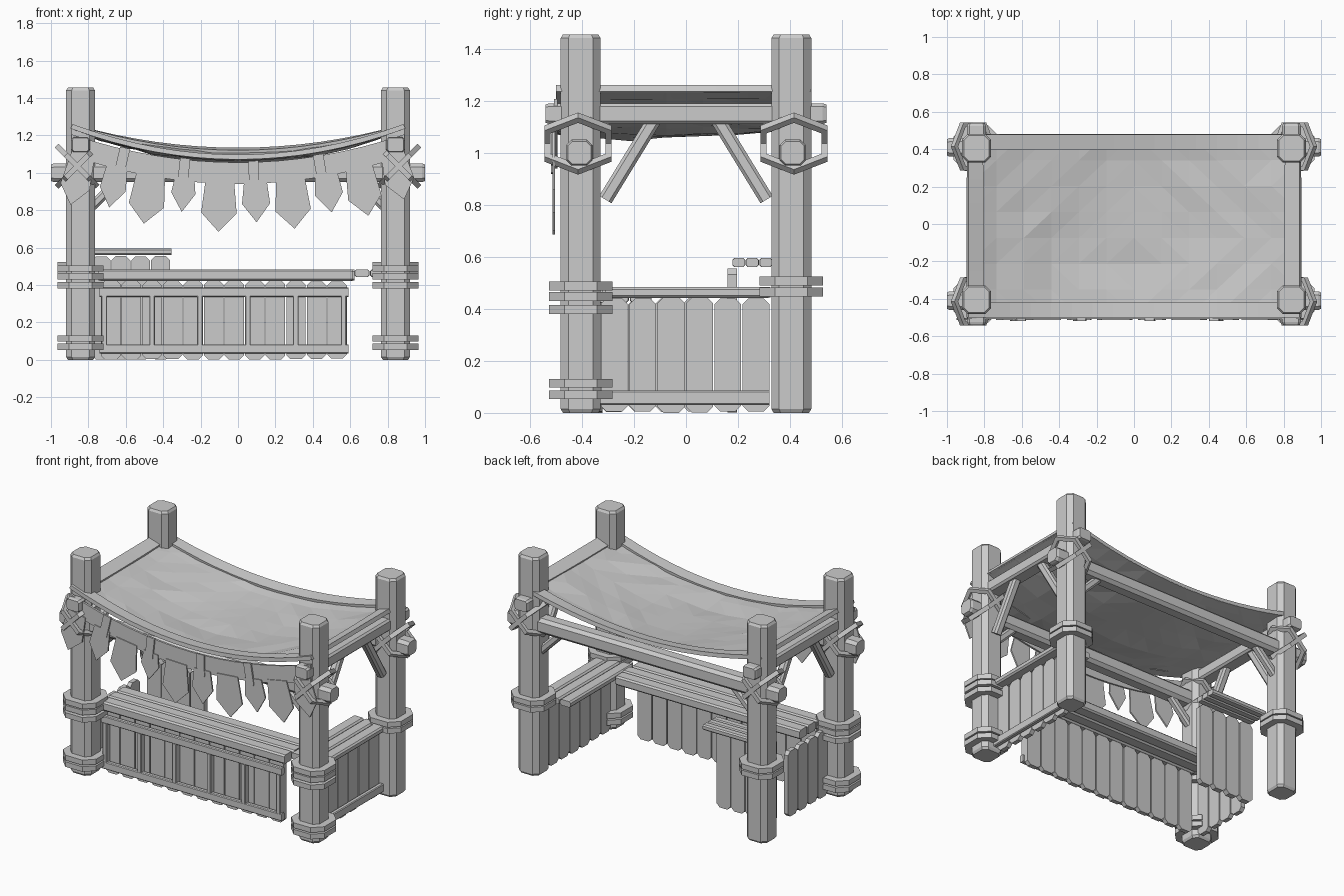
import bpy, bmesh, math, random
from mathutils import Matrix, Vector

random.seed(4)
cube = bpy.data.objects.get("Cube")
if cube:
    bpy.data.objects.remove(cube, do_unlink=True)

grey = bpy.data.materials.new("plain_grey")
grey.use_nodes = True
COLOUR = (0.6, 0.6, 0.6, 1)
grey.diffuse_color = COLOUR
grey.node_tree.nodes["Principled BSDF"].inputs["Base Color"].default_value = COLOUR

X, Y, Z = Vector((1, 0, 0)), Vector((0, 1, 0)), Vector((0, 0, 1))


def finish(name, bm):
    bmesh.ops.recalc_face_normals(bm, faces=bm.faces)
    mesh = bpy.data.meshes.new(name)
    bm.to_mesh(mesh)
    bm.free()
    mesh.materials.append(grey)
    obj = bpy.data.objects.new(name, mesh)
    bpy.context.collection.objects.link(obj)
    return obj


def rect(w, h, c):
    """Rectangle outline with cut corners."""
    a, b = w / 2, h / 2
    return [(a, c - b), (a, b - c), (a - c, b), (c - a, b),
            (-a, b - c), (-a, c - b), (c - a, -b), (a - c, -b)]


def prism(name, outline, depth, centre, u, v, hole=0, tip=1):
    """Extrude an outline lying in the u, v plane; hole is the inner scale of a ring."""
    bm = bmesh.new()
    u, v = Vector(u).normalized(), Vector(v).normalized()
    w, centre, n = u.cross(v), Vector(centre), len(outline)

    def loop(scale, d):
        return [bm.verts.new(centre + u * p * scale + v * q * scale + w * d) for p, q in outline]

    def bridge(a, b):
        for i in range(n):
            bm.faces.new((a[i], a[(i + 1) % n], b[(i + 1) % n], b[i]))

    d = depth / 2
    if hole:
        loops = [loop(1, -d), loop(1, d), loop(hole, d), loop(hole, -d)]
        for i in range(4):
            bridge(loops[i], loops[(i + 1) % 4])
    else:
        loops = [loop(1, -d), loop(1, d)]
        if tip < 1:
            loops = [loop(tip, -d), loop(1, 0.015 - d), loop(1, d - 0.015), loop(tip, d)]
        for a, b in zip(loops, loops[1:]):
            bridge(a, b)
        bm.faces.new(loops[0])
        bm.faces.new(loops[-1])
    return finish(name, bm)


def beam(name, a, b, w, h, c=0.012, up=Z, tip=0.88):
    a, b = Vector(a), Vector(b)
    d = (b - a).normalized()
    side = Vector(up).cross(d).normalized()
    return prism(name, rect(w, h, c), (b - a).length, (a + b) / 2, side, d.cross(side), tip=tip)


def planks(name, start, along, count, width, height, thick=0.03):
    """A row of upright boards with cut ends."""
    for i in range(count):
        h = height - random.uniform(0, 0.012)
        pos = Vector(start) + along * width * (i + 0.5) + Z * (height / 2)
        prism(f"{name}_{i + 1}", rect(width - 0.006, h, 0.022), thick, pos, along, Z)


# Posts with their bands, lashings and braces
PX, PY = 0.842, 0.405
for sx, side in ((-1, "right"), (1, "left")):
    for sy, end in ((-1, "front"), (1, "back")):
        tag, px, py = f"{end}_{side}", sx * PX, sy * PY
        prism(f"{tag}_post", rect(0.154, 0.154, 0.03), 1.455, (px, py, 0.7275), X, Y, tip=0.88)
        heights = (0.07, 0.114, 0.398, 0.447, 0.488) if sy < 0 else (0.465, 0.507)
        for i, z in enumerate(heights):
            prism(f"{tag}_post_band_{i + 1}", rect(0.245, 0.245, 0.06), 0.034, (px, py, z), X, Y)
        hexagon = [(0.155, 0), (0.085, 0.128), (-0.085, 0.128),
                   (-0.155, 0), (-0.085, -0.128), (0.085, -0.128)]
        for t in (-1, 1):
            prism(f"{tag}_lashing_{'a' if t < 0 else 'b'}", hexagon, 0.028,
                  (sx * 0.86, sy * 0.415, 1.035), (1, 0, t), Y, hole=0.82)
        beam(f"{tag}_side_brace", (px, sy * 0.31, 0.82), (px, sy * 0.12, 1.13), 0.055, 0.055, tip=1)
        beam(f"{tag}_long_brace", (sx * 0.78, py, 0.82), (sx * 0.60, py, 1.0), 0.05, 0.05, tip=1)

# Roof beams
for s, side in ((-1, "right"), (1, "left")):
    beam(f"{side}_roof_beam", (s * PX, -0.54, 1.15), (s * PX, 0.54, 1.15), 0.10, 0.08)
for s, end in ((-1, "front"), (1, "back")):
    beam(f"{end}_roof_beam", (-1, s * 0.41, 1.0), (1, s * 0.41, 1.0), 0.10, 0.10, 0.02)


# Sagging roof cloth
def cloth_z(x, y):
    k = y / 0.49
    ends = 1 - (x / 0.89) ** 2
    return 1.10 + 0.145 * (x / 0.89) ** 2 - 0.035 * (1 - k * k) * ends + 0.02 * k * ends


def strip(name, nx, ny, point, thick, jitter=0.0):
    """A thickened sheet built from a function of two factors from 0 to 1."""
    bm = bmesh.new()
    grid = []
    for i in range(nx + 1):
        row = []
        for j in range(ny + 1):
            p = Vector(point(i / nx, j / ny))
            if 0 < i < nx and 0 < j < ny:
                p.z += random.uniform(-jitter, jitter)
            row.append(bm.verts.new(p))
        grid.append(row)
    for i in range(nx):
        for j in range(ny):
            bm.faces.new((grid[i][j], grid[i + 1][j], grid[i + 1][j + 1], grid[i][j + 1]))
    if jitter:
        bmesh.ops.triangulate(bm, faces=bm.faces)
    obj = finish(name, bm)
    mod = obj.modifiers.new("thickness", "SOLIDIFY")
    mod.thickness, mod.offset = thick, 0
    return obj


def on_cloth(x, y, lift):
    return (x, y, cloth_z(x, y) + lift)


strip("roof_cloth", 12, 7, lambda a, b: on_cloth(1.77 * a - 0.885, 0.97 * b - 0.49, -0.005),
      0.012, 0.009)
for y0, end in ((-0.50, "front"), (0.40, "back")):
    strip(f"{end}_cloth_hem", 16, 1,
          lambda a, b: on_cloth(1.78 * a - 0.89, y0 + 0.08 * b, 0.003), 0.026)
for x0, side in ((-0.89, "right"), (0.81, "left")):
    strip(f"{side}_cloth_hem", 1, 8,
          lambda a, b: on_cloth(x0 + 0.08 * a, 0.97 * b - 0.49, 0.003), 0.026)


# Front valance, its straps and the pennants
def band_z(x):
    return 0.94 + 0.19 * x * x


strip("front_valance", 16, 1,
      lambda a, b: (1.78 * a - 0.89, -0.50, band_z(1.78 * a - 0.89) + 0.115 * b), 0.014)
for i, x in enumerate((-0.62, -0.29, 0.085, 0.44)):
    prism(f"valance_strap_{i + 1}", rect(0.055, 0.145, 0.004), 0.012,
          (x, -0.512, band_z(x) + 0.05), (1, 0, 0.38 * x), (-0.38 * x, 0, 1))

pennants = ((-0.83, 0.16, 0.82), (-0.645, 0.14, 0.81), (-0.465, 0.19, 0.725), (-0.285, 0.13, 0.79),
            (-0.097, 0.19, 0.685), (0.093, 0.15, 0.735), (0.28, 0.19, 0.70), (0.47, 0.15, 0.785),
            (0.645, 0.18, 0.765), (0.83, 0.16, 0.85))
for i, (x, w, tip) in enumerate(pennants):
    length, h = band_z(x) + 0.02 - tip, w / 2
    shape = [(-h * 0.8, 0), (-h, 0.1 - length), (0, -length), (h, 0.1 - length), (h * 0.8, 0)]
    lean = 0.3 * x
    prism(f"pennant_{i + 1}", shape, 0.01, (x, -0.508, band_z(x) + 0.02),
          (1, 0, lean), (-lean, 0, 1))

# Front counter
planks("front_board", (-0.735, -0.335, 0), X, 12, 0.11, 0.425)
for z, level in ((0.058, "lower"), (0.362, "upper")):
    beam(f"front_{level}_rail", (-0.74, -0.37, z), (0.59, -0.37, z), 0.03, 0.05, 0.005, tip=1)
for i in range(6):
    x = -0.715 + i * 0.256
    beam(f"front_batten_{i + 1}", (x, -0.362, 0.08), (x, -0.362, 0.34), 0.03, 0.05, 0.004, Y, 1)
for i in range(3):
    y, end = -0.35 + i * 0.088, 0.615 + 0.008 * (i % 2)
    beam(f"counter_board_{i + 1}", (-0.745, y, 0.453), (end, y, 0.453), 0.084, 0.062, 0.01, tip=0.94)

# Left side counter
planks("left_board", (0.80, -0.33, 0), Y, 6, 0.109, 0.445)
beam("left_lower_rail", (0.835, -0.33, 0.058), (0.835, 0.32, 0.058), 0.03, 0.055, 0.005, tip=1)
for i in range(3):
    x = 0.663 + i * 0.084
    beam(f"left_counter_board_{i + 1}", (x, -0.33 + 0.01 * i, 0.463), (x, 0.325, 0.463),
         0.08, 0.042, 0.01, tip=0.94)

# Right side boards, and the raised back shelf
planks("right_board", (-0.80, -0.33, 0), Y, 4, 0.105, 0.445)
planks("shelf_board", (-0.785, 0.178, 0), X, 4, 0.106, 0.555, 0.036)
for i in range(3):
    y = 0.203 + i * 0.052
    beam(f"shelf_top_{i + 1}", (-0.78, y, 0.578), (-0.355, y, 0.578), 0.05, 0.036, 0.008, tip=0.94)
